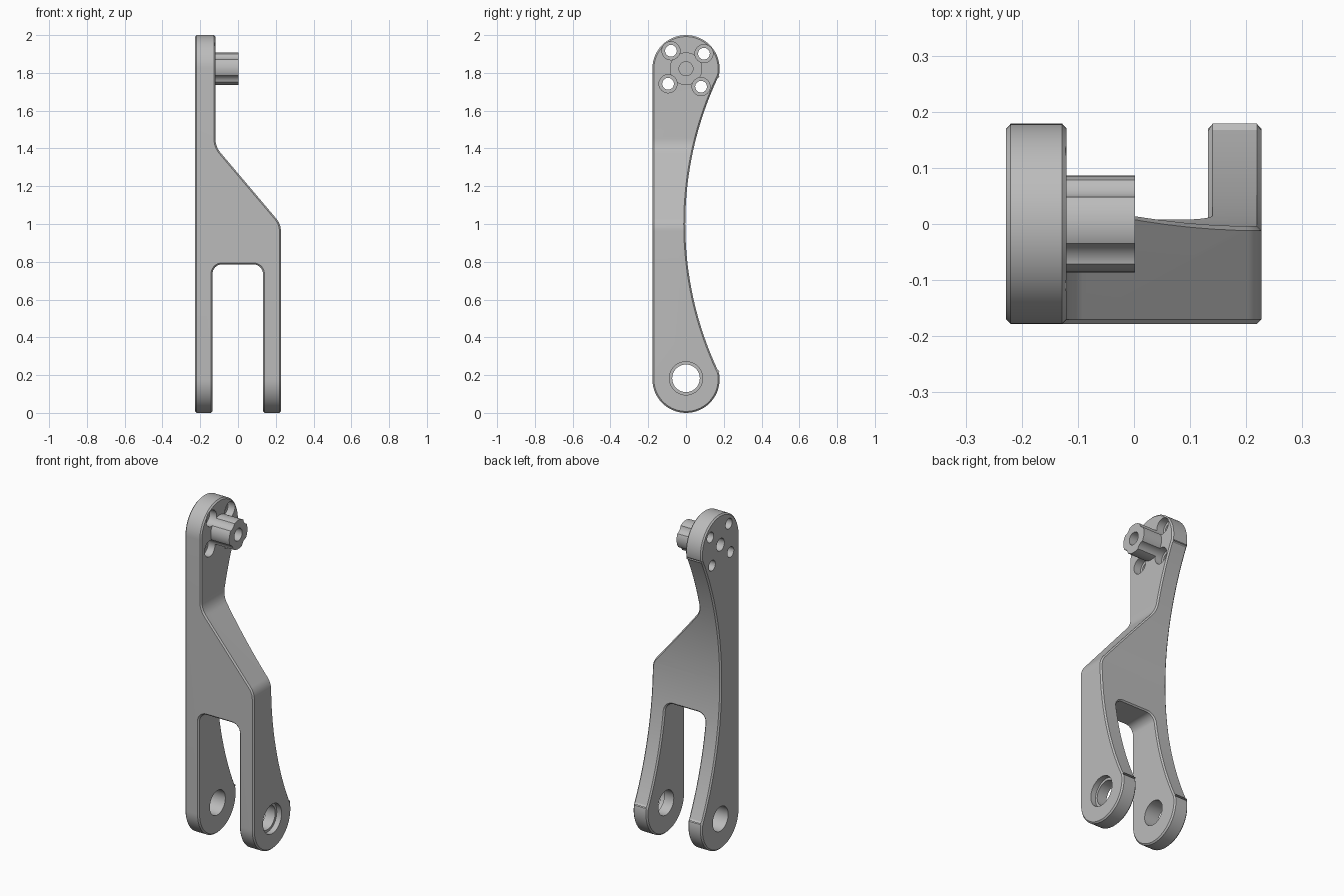
import bpy, math
from mathutils import Vector, Matrix

cube = bpy.data.objects.get("Cube")
if cube:
    bpy.data.objects.remove(cube, do_unlink=True)

grey = bpy.data.materials.new("machined grey")
grey.use_nodes = True
grey.diffuse_color = (0.5, 0.5, 0.5, 1)
grey.node_tree.nodes["Principled BSDF"].inputs["Base Color"].default_value = (0.5, 0.5, 0.5, 1)


def extrude(name, outline, to_3d, start, end):
    """Closed prism from a 2D outline; to_3d(u, v, depth) places each point."""
    n = len(outline)
    verts = [to_3d(u, v, d) for d in (start, end) for u, v in outline]
    faces = [list(range(n)), list(range(2 * n - 1, n - 1, -1))]
    faces += [[i, i + n, (i + 1) % n + n, (i + 1) % n] for i in range(n)]
    mesh = bpy.data.meshes.new(name)
    mesh.from_pydata(verts, [], faces)
    obj = bpy.data.objects.new(name, mesh)
    bpy.context.collection.objects.link(obj)
    mesh.materials.append(grey)
    bpy.context.view_layer.objects.active = obj
    bpy.ops.object.select_all(action='DESELECT')
    obj.select_set(True)
    bpy.ops.object.mode_set(mode='EDIT')
    bpy.ops.mesh.select_all(action='SELECT')
    bpy.ops.mesh.normals_make_consistent(inside=False)
    bpy.ops.object.mode_set(mode='OBJECT')
    return obj


def along_x(u, v, d):
    return (d, u, v)


def along_y(u, v, d):
    return (u, d, v)


def arc(cx, cy, r, a0, a1, steps):
    return [(cx + r * math.cos(math.radians(a0 + (a1 - a0) * i / steps)),
             cy + r * math.sin(math.radians(a0 + (a1 - a0) * i / steps)))
            for i in range(steps + 1)]


def rounded(corners, steps=8):
    """Fillet each (x, y, radius) corner of a polygon."""
    out = []
    for i, (x, y, r) in enumerate(corners):
        p = Vector((x, y))
        if r == 0:
            out.append((x, y))
            continue
        a = (Vector(corners[i - 1][:2]) - p).normalized()
        b = (Vector(corners[(i + 1) % len(corners)][:2]) - p).normalized()
        half = a.angle(b) / 2
        centre = p + (a + b).normalized() * r / math.sin(half)
        t0 = p + a * r / math.tan(half) - centre
        t1 = p + b * r / math.tan(half) - centre
        turn = math.atan2(t0.x * t1.y - t0.y * t1.x, t0.dot(t1))
        for k in range(steps + 1):
            q = centre + Matrix.Rotation(turn * k / steps, 2) @ t0
            out.append((q.x, q.y))
    return out


def cylinder(name, x0, x1, y, z, r, sides=48):
    return extrude(name, arc(y, z, r, 0, 360, sides)[:-1], along_x, x0, x1)


def boolean(obj, other, operation):
    mod = obj.modifiers.new("cut", 'BOOLEAN')
    mod.object, mod.operation, mod.solver = other, operation, 'EXACT'
    bpy.context.view_layer.objects.active = obj
    bpy.ops.object.modifier_apply(modifier=mod.name)
    bpy.data.objects.remove(other, do_unlink=True)


# Side outline: straight front, round ends, long concave back
R, LOW, HIGH = 0.178, 0.178, 1.822
BACK = 1.826
sweep = math.degrees(math.asin((1.0 - 0.22) / BACK))
kink = math.degrees(math.asin((0.22 - LOW) / R))
side = arc(0, LOW, R, -180, kink, 40)
side += arc(BACK - 0.004, 1.0, BACK, 180 + sweep, 180 - sweep, 32)
side += arc(0, HIGH, R, -kink, 180, 40)
body = extrude("bracket_arm", side, along_x, -0.228, 0.227)

# Front outline: forked bottom, slanted shoulder, single upper plate
front = rounded([(-0.228, -0.1, 0), (-0.135, -0.1, 0), (-0.135, 0.786, 0.05),
                 (0.132, 0.786, 0.05), (0.132, -0.1, 0), (0.227, -0.1, 0),
                 (0.227, 1.0, 0.1), (-0.12, 1.41, 0.12), (-0.12, 2.1, 0),
                 (-0.228, 2.1, 0)])
boolean(body, extrude("front_outline", front, along_y, -0.4, 0.4), 'INTERSECT')

# Small chamfer on all sharp edges
bevel = body.modifiers.new("chamfer", 'BEVEL')
bevel.width, bevel.segments = 0.008, 1
bevel.limit_method, bevel.angle_limit = 'ANGLE', math.radians(40)
bevel.use_clamp_overlap = False
bpy.context.view_layer.objects.active = body
bpy.ops.object.modifier_apply(modifier=bevel.name)

# Hub pin with a blind bore
hub = cylinder("hub_pin", -0.14, 0.002, 0, HIGH, 0.086, 64)
boolean(hub, cylinder("bore", -0.1, 0.1, 0, HIGH, 0.037), 'DIFFERENCE')
boolean(body, cylinder("outer_bore", -0.3, -0.15, 0, HIGH, 0.037), 'DIFFERENCE')

# Fork pivot hole with a counterbore on the outer side
boolean(body, cylinder("pivot_hole", -0.4, 0.4, 0, 0.183, 0.073), 'DIFFERENCE')
boolean(body, cylinder("pivot_recess", 0.195, 0.4, 0, 0.183, 0.088), 'DIFFERENCE')

# Four bolt holes, whose counterbores also scallop the hub
for i in range(4):
    a = math.radians(40 + 90 * i)
    y, z = 0.124 * math.cos(a), HIGH + 0.124 * math.sin(a)
    boolean(body, cylinder("bolt_hole", -0.4, 0.0, y, z, 0.031, 32), 'DIFFERENCE')
    boolean(body, cylinder("bolt_recess", -0.165, 0.05, y, z, 0.048, 32), 'DIFFERENCE')
    boolean(hub, cylinder("scallop", -0.165, 0.05, y, z, 0.048, 32), 'DIFFERENCE')

# Smooth curved walls, keep crisp edges
for obj in (body, hub):
    bpy.ops.object.select_all(action='DESELECT')
    obj.select_set(True)
    bpy.context.view_layer.objects.active = obj
    bpy.ops.object.shade_smooth_by_angle(angle=math.radians(25))
